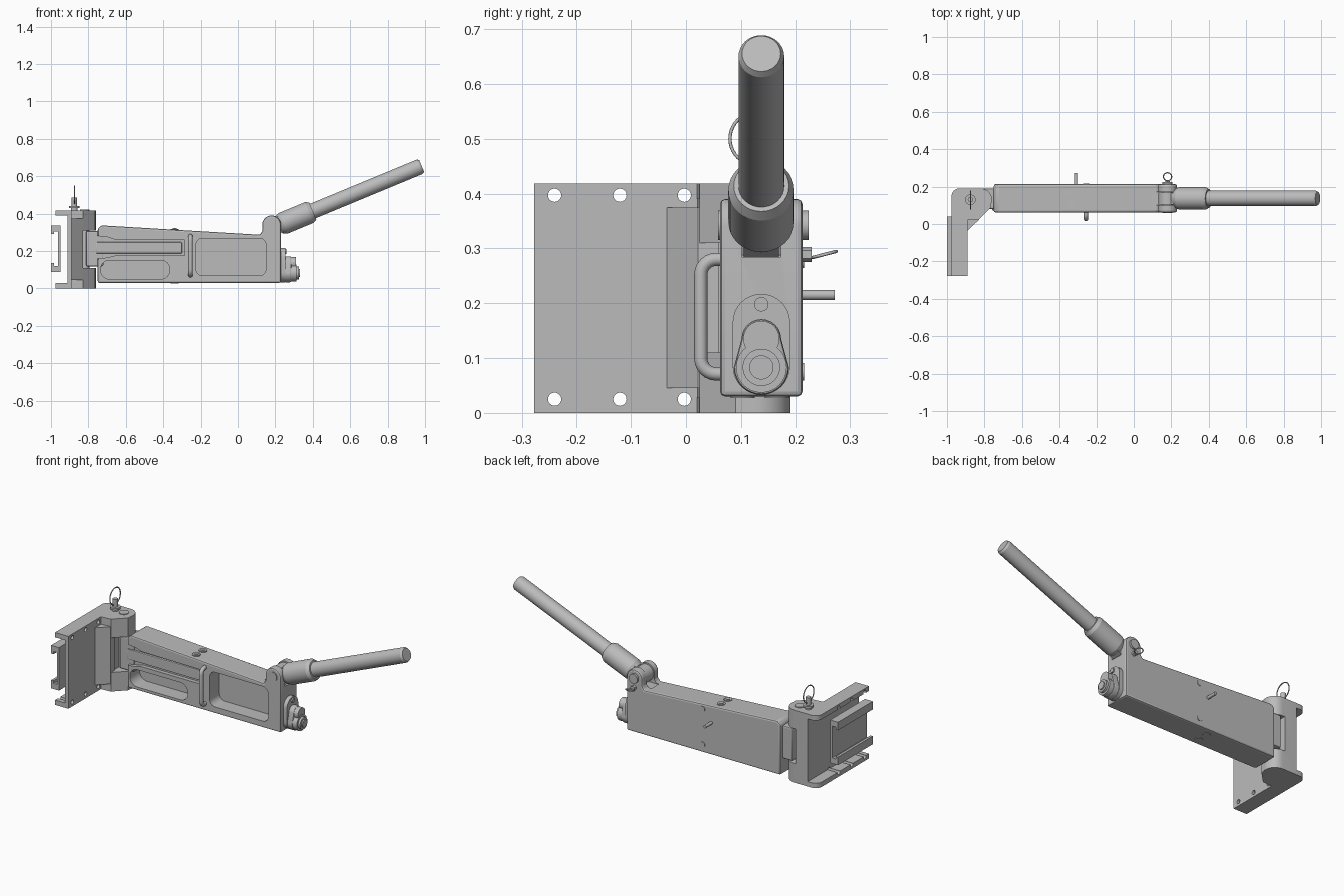
import bpy, bmesh, math
from mathutils import Vector, Matrix

if "Cube" in bpy.data.objects:
    bpy.data.objects.remove(bpy.data.objects["Cube"], do_unlink=True)

steel = bpy.data.materials.new("grey_metal")
steel.use_nodes = True
GREY = (0.5, 0.5, 0.5, 1)
steel.diffuse_color = GREY
steel.node_tree.nodes["Principled BSDF"].inputs["Base Color"].default_value = GREY
MID = 0.137  # centre of the arm across its width


def activate(ob):
    bpy.ops.object.select_all(action='DESELECT')
    ob.select_set(True)
    bpy.context.view_layer.objects.active = ob


def finish(name, bm):
    bmesh.ops.recalc_face_normals(bm, faces=bm.faces)
    me = bpy.data.meshes.new(name)
    bm.to_mesh(me)
    bm.free()
    me.materials.append(steel)
    ob = bpy.data.objects.new(name, me)
    bpy.context.collection.objects.link(ob)
    activate(ob)
    bpy.ops.object.shade_smooth_by_angle(angle=math.radians(32))
    return ob


def prism(name, pts, axis, lo, hi):
    """Extrude a closed 2D outline along an axis (other two axes in xyz order)."""
    bm = bmesh.new()
    verts = []
    for a, b in pts:
        co = [a, b]
        co.insert("xyz".index(axis), lo)
        verts.append(bm.verts.new(co))
    face = bm.faces.new(verts)
    new = bmesh.ops.extrude_face_region(bm, geom=[face])["geom"]
    step = Vector([hi - lo if c == axis else 0 for c in "xyz"])
    bmesh.ops.translate(bm, vec=step, verts=[g for g in new if isinstance(g, bmesh.types.BMVert)])
    return finish(name, bm)


def box(name, x, y, z):
    return prism(name, [(x[0], y[0]), (x[1], y[0]), (x[1], y[1]), (x[0], y[1])], "z", *z)


def rod(name, p, q, r, r2=None, sides=32):
    p, q = Vector(p), Vector(q)
    bm = bmesh.new()
    bmesh.ops.create_cone(bm, cap_ends=True, segments=sides, radius1=r,
                          radius2=r if r2 is None else r2, depth=(q - p).length)
    turn = Vector((0, 0, 1)).rotation_difference(q - p).to_matrix().to_4x4()
    bm.transform(Matrix.Translation((p + q) / 2) @ turn)
    return finish(name, bm)


def ring(name, centre, r, thick, rotation):
    bpy.ops.mesh.primitive_torus_add(location=centre, rotation=rotation, major_radius=r,
                                     minor_radius=thick, major_segments=40, minor_segments=8)
    ob = bpy.context.object
    ob.name = name
    ob.data.materials.append(steel)
    bpy.ops.object.shade_smooth()


def arc(cx, cy, r, a0, a1, n=10):
    return [(cx + r * math.cos(math.radians(a0 + (a1 - a0) * i / n)),
             cy + r * math.sin(math.radians(a0 + (a1 - a0) * i / n))) for i in range(n + 1)]


def rounded(x0, x1, z0, z1, r):
    return (arc(x1 - r, z1 - r, r, 0, 90, 8) + arc(x0 + r, z1 - r, r, 90, 180, 8)
            + arc(x0 + r, z0 + r, r, 180, 270, 8) + arc(x1 - r, z0 + r, r, 270, 360, 8))


def bevel(ob, width, segments=2):
    activate(ob)
    m = ob.modifiers.new("bevel", 'BEVEL')
    m.width, m.segments, m.limit_method = width, segments, 'ANGLE'
    m.angle_limit = math.radians(40)
    bpy.ops.object.modifier_apply(modifier=m.name)
    bpy.ops.object.shade_smooth_by_angle(angle=math.radians(32))


def cut(ob, cutters):
    for c in cutters:
        c.hide_render = True
        activate(ob)
        m = ob.modifiers.new("cut", 'BOOLEAN')
        m.operation, m.solver, m.object = 'DIFFERENCE', 'EXACT', c
        bpy.ops.object.modifier_apply(modifier=m.name)
        bpy.data.objects.remove(c, do_unlink=True)
    activate(ob)
    bpy.ops.object.shade_smooth_by_angle(angle=math.radians(32))


# Mounting bracket: web plate, two flanges, gusset and hinge knuckles
def bolt_cutters():
    out = []
    for z in (0.025, 0.397):
        for y in (-0.24, -0.12, -0.003):
            out.append(rod("cutter", (-1.1, y, z), (-0.7, y, z), 0.012))
            if y > -0.2:
                out.append(rod("cutter", (-0.898, y, z), (-0.7, y, z), 0.021))
    return out


web = box("web_plate", (-0.912, -0.89), (-0.277, 0.06), (0, 0.418))
cut(web, bolt_cutters())
outline = ([(-0.975, -0.277), (-0.89, -0.277), (-0.89, 0.02), (-0.83, 0.025), (-0.765, 0.09)]
           + arc(-0.82, 0.13, 0.06, -20, 90) + arc(-0.935, 0.15, 0.04, 90, 180))
for name, z in (("bottom_flange", (0, 0.028)), ("top_flange", (0.39, 0.418))):
    cut(prism(name, outline, "z", *z), bolt_cutters())
column = prism("hinge_column", [(-0.912, 0.02), (-0.83, 0.025), (-0.765, 0.09)]
               + arc(-0.82, 0.13, 0.06, -20, 90) + [(-0.912, 0.19)], "z", 0.001, 0.417)
gusset = prism("gusset", [(-0.9, -0.035), (-0.89, -0.035), (-0.83, 0.022), (-0.83, 0.06), (-0.9, 0.06)],
               "z", 0.045, 0.375)
cut(column, [box("cutter", (-0.835, -0.7), (-0.1, 0.3), (0.11, 0.31))])
rod("hinge_pin", (-0.82, 0.13, 0.002), (-0.82, 0.13, 0.422), 0.026)

# Rail behind the bracket
rail_half = [(-1, 0.29), (-1, 0.337), (-0.95, 0.337)]
groove_half = [(-0.963, 0.305), (-0.985, 0.305), (-0.985, 0.29)]
flip = lambda pts: [(x, 0.426 - z) for x, z in reversed(pts)]
prism("rear_rail", rail_half + flip(rail_half) + flip(groove_half) + groove_half, "y", -0.277, 0.04)

# Locking pin with pull ring on the bracket
for z0, z1, r in ((0.002, 0.43, 0.018), (0.43, 0.441, 0.028), (0.44, 0.485, 0.014)):
    rod("locking_pin", (-0.875, 0.13, z0), (-0.875, 0.13, z1), r)
ring("locking_pin_ring", (-0.875, 0.128, 0.5), 0.048, 0.003, (0, math.pi / 2, 0))

# Hinge tongue
tongue = box("hinge_tongue", (-0.812, -0.72), (0.08, 0.19), (0.118, 0.308))
bevel(tongue, 0.008)

# Arm body with lug, fork slot and front pockets
arm = prism("arm_body", [(-0.75, 0.03), (0.23, 0.03)] + arc(0.18, 0.34, 0.05, 0, 180, 16)
            + [(0.13, 0.305), (0.118, 0.287), (-0.73, 0.337), (-0.75, 0.32)], "y", 0.062, 0.213)
bevel(arm, 0.009)
cut(arm, [
    box("cutter", (0.1, 0.3), (0.102, 0.172), (0.284, 0.5)),
    prism("cutter", rounded(-0.735, -0.365, 0.05, 0.15, 0.048), "y", 0, 0.15),
    prism("cutter", rounded(-0.225, 0.15, 0.068, 0.268, 0.035), "y", 0, 0.15),
    prism("cutter", [(-0.8, 0.155), (-0.7, 0.165), (-0.66, 0.175), (-0.285, 0.175), (-0.285, 0.258),
                     (-0.66, 0.262), (-0.7, 0.275), (-0.8, 0.285)], "y", 0, 0.085)])
bar = box("slide_bar", (-0.76, -0.3), (0.073, 0.1), (0.187, 0.247))
bevel(bar, 0.005)

# Bolts on the top, bottom and back of the arm
for y in (0.103, 0.165):
    rod("top_bolt", (-0.34, y, 0.29), (-0.34, y, 0.319), 0.022)
    rod("top_bolt_centre", (-0.34, y, 0.29), (-0.34, y, 0.322), 0.012, sides=6)
    rod("bottom_bolt", (-0.34, y, 0.027), (-0.34, y, 0.05), 0.022)
for z in (0.075, 0.28):
    rod("back_bolt", (-0.255, 0.2, z), (-0.255, 0.216, z), 0.016)
rod("back_peg", (-0.31, 0.2, 0.215), (-0.31, 0.272, 0.215), 0.009)

# Carry grip on the front
curve = bpy.data.curves.new("front_grip", 'CURVE')
curve.dimensions, curve.bevel_depth, curve.bevel_resolution = '3D', 0.012, 4
path = ([(0.09, 0.07)] + [(y, z) for y, z in arc(0.055, 0.099, 0.028, 270, 180, 6)]
        + arc(0.055, 0.252, 0.028, 180, 90, 6) + [(0.09, 0.28)])
spline = curve.splines.new('POLY')
spline.points.add(len(path) - 1)
for point, (y, z) in zip(spline.points, path):
    point.co = (-0.255, y, z, 1)
    point.radius = 1
curve.materials.append(steel)
grip = bpy.data.objects.new("front_grip", curve)
bpy.context.collection.objects.link(grip)
activate(grip)
bpy.ops.object.convert(target='MESH')
bpy.ops.object.shade_smooth_by_angle(angle=math.radians(40))

# Lever: pivot eye, socket and long rod along one tilted axis
tip = Vector((0.982, MID, 0.655))
along = Vector((0.924, 0, 0.383))
at = lambda t: tip - along * t
rod("lever_eye", (0.18, 0.105, 0.335), (0.18, 0.169, 0.335), 0.048)
eye = box("lever_neck", (-0.05, 0.03), (-0.032, 0.032), (-0.045, 0.045))
eye.matrix_world = Matrix.Translation(at(0.83)) @ Matrix.Rotation(-math.radians(22.5), 4, 'Y')
rod("socket_back", at(0.825), at(0.8), 0.05, 0.06)
rod("lever_socket", at(0.8), at(0.65), 0.06)
rod("socket_front", at(0.65), at(0.63), 0.06, 0.05)
rod("lever_rod", at(0.66), at(0.012), 0.0415)
rod("lever_tip", at(0.012), at(0), 0.0415, 0.035)

# Pivot bolt and retaining pin with ring
rod("pivot_bolt", (0.18, 0.058, 0.342), (0.18, 0.224, 0.342), 0.027)
rod("retaining_pin", (0.18, 0.2, 0.289), (0.18, 0.23, 0.289), 0.014, sides=6)
ring("retaining_ring", (0.18, 0.253, 0.289), 0.022, 0.003, (0.25, 0, 0))

# End latch: plate, boss, stepped knob and screw
prism("latch_plate", arc(MID, 0.165, 0.052, 0, 180, 16) + arc(MID, 0.085, 0.052, 180, 360, 16),
      "x", 0.22, 0.253)
boss = prism("latch_boss", arc(MID, 0.135, 0.036, 0, 180, 12) + arc(MID, 0.083, 0.05, 180, 360, 16),
             "x", 0.25, 0.285)
bevel(boss, 0.006)
rod("latch_tab", (0.28, MID, 0.135), (0.31, MID, 0.135), 0.033)
for x, r in ((0.312, 0.046), (0.325, 0.034), (0.332, 0.022)):
    rod("latch_knob", (0.27, MID, 0.083), (x, MID, 0.083), r)
rod("latch_screw", (0.24, MID, 0.198), (0.26, MID, 0.198), 0.013)
